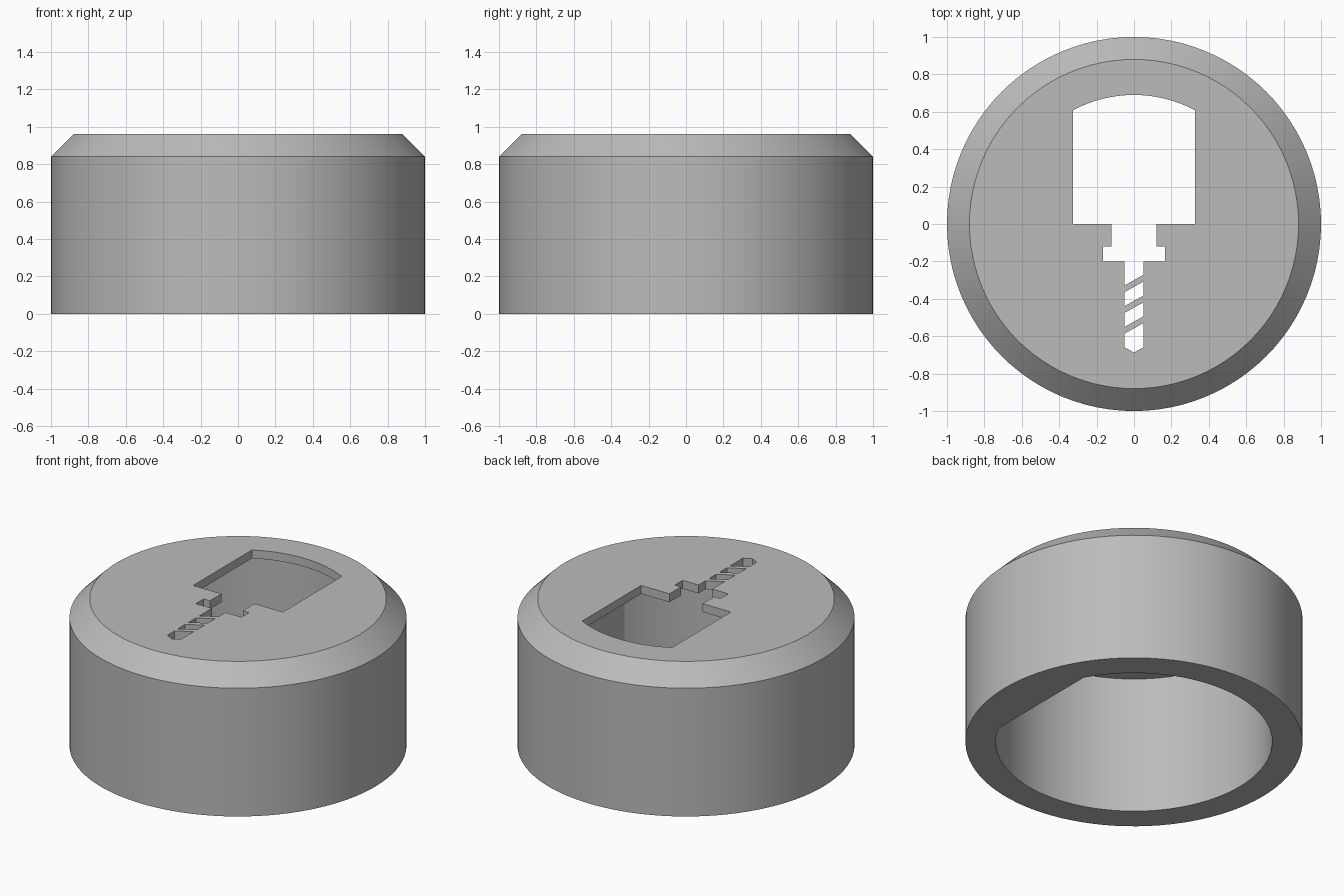
import bpy, bmesh
from math import acos, asin, cos, sin, pi

cube = bpy.data.objects.get("Cube")
if cube:
    bpy.data.objects.remove(cube, do_unlink=True)

SEGMENTS = 96
HEIGHT, BEVEL = 0.96, 0.12
BORE_RADIUS, BORE_FLAT_X, CEILING = 0.82, 0.72, 0.905

grey = bpy.data.materials.new("plain_grey")
grey.use_nodes = True
colour = (0.5, 0.5, 0.5, 1)
grey.diffuse_color = colour
grey.node_tree.nodes["Principled BSDF"].inputs["Base Color"].default_value = colour


def arc(radius, start, end, steps):
    """Points on a circle about the origin."""
    angles = [start + (end - start) * i / steps for i in range(steps + 1)]
    return [(radius * cos(a), radius * sin(a)) for a in angles]


def make_object(name, bm):
    bmesh.ops.recalc_face_normals(bm, faces=bm.faces)
    mesh = bpy.data.meshes.new(name)
    bm.to_mesh(mesh)
    bm.free()
    mesh.materials.append(grey)
    obj = bpy.data.objects.new(name, mesh)
    bpy.context.collection.objects.link(obj)
    return obj


def prisms(name, outlines, bottom, top):
    """Upright prisms with the given outlines, as one object."""
    bm = bmesh.new()
    for outline in outlines:
        face = bm.faces.new([bm.verts.new((x, y, bottom)) for x, y in outline])
        result = bmesh.ops.extrude_face_region(bm, geom=[face])
        verts = [v for v in result["geom"] if isinstance(v, bmesh.types.BMVert)]
        bmesh.ops.translate(bm, verts=verts, vec=(0, 0, top - bottom))
    return make_object(name, bm)


def subtract(target, cutter):
    cutter.hide_render = True
    mod = target.modifiers.new("cut", "BOOLEAN")
    mod.operation, mod.solver, mod.object = "DIFFERENCE", "EXACT", cutter
    bpy.context.view_layer.objects.active = target
    bpy.ops.object.modifier_apply(modifier=mod.name)
    bpy.data.objects.remove(cutter, do_unlink=True)


# Round cap with a chamfered top rim
bm = bmesh.new()
rings = []
for radius, z in [(1, 0), (1, HEIGHT - BEVEL), (1 - BEVEL, HEIGHT)]:
    rings.append([bm.verts.new((x, y, z)) for x, y in arc(radius, 0, 2 * pi, SEGMENTS)[:-1]])
for low, high in zip(rings, rings[1:]):
    for i in range(SEGMENTS):
        j = (i + 1) % SEGMENTS
        bm.faces.new((low[i], low[j], high[j], high[i]))
bm.faces.new(rings[0])
bm.faces.new(rings[-1])
cap = make_object("cap", bm)

# Bore from below, with one flat side
flat_angle = acos(BORE_FLAT_X / BORE_RADIUS)
bore = arc(BORE_RADIUS, flat_angle, 2 * pi - flat_angle, SEGMENTS)
subtract(cap, prisms("bore_cutter", [bore], -0.2, CEILING))

# Drill-shaped opening: arched body, stepped chuck and slanted bit pieces
BODY, NECK, COLLAR, BIT = 0.325, 0.12, 0.165, 0.05
ARCH_RADIUS = 0.69
half_arch = asin(BODY / ARCH_RADIUS)
arch = arc(ARCH_RADIUS, pi / 2 - half_arch, pi / 2 + half_arch, 16)
side = [(BODY, 0), (NECK, 0), (NECK, -0.12), (COLLAR, -0.12), (COLLAR, -0.2), (BIT, -0.2)]
left_side = [(-x, y) for x, y in side]
pitch = 0.111
bars = [-0.29 - pitch * i for i in range(3)]   # right end of each bar
LEFT_DROP, HALF_BAR = 0.056, 0.018


def bar_edge(y, offset):
    """Slanted edge of a bar, left end first."""
    return [(-BIT, y - LEFT_DROP + offset), (BIT, y + offset)]


openings = [arch + left_side + bar_edge(bars[0], HALF_BAR) + side[::-1]]
for upper, lower in zip(bars, bars[1:]):
    openings.append(bar_edge(upper, -HALF_BAR) + bar_edge(lower, HALF_BAR)[::-1])
openings.append(bar_edge(bars[-1], -HALF_BAR) + [(BIT, -0.66), (0, -0.687), (-BIT, -0.66)])
subtract(cap, prisms("drill_cutter", openings, CEILING - 0.1, HEIGHT + 0.1))

# Smooth the round walls, keep the edges crisp
bpy.ops.object.select_all(action="DESELECT")
cap.select_set(True)
bpy.context.view_layer.objects.active = cap
bpy.ops.object.shade_smooth_by_angle(angle=pi / 9)
